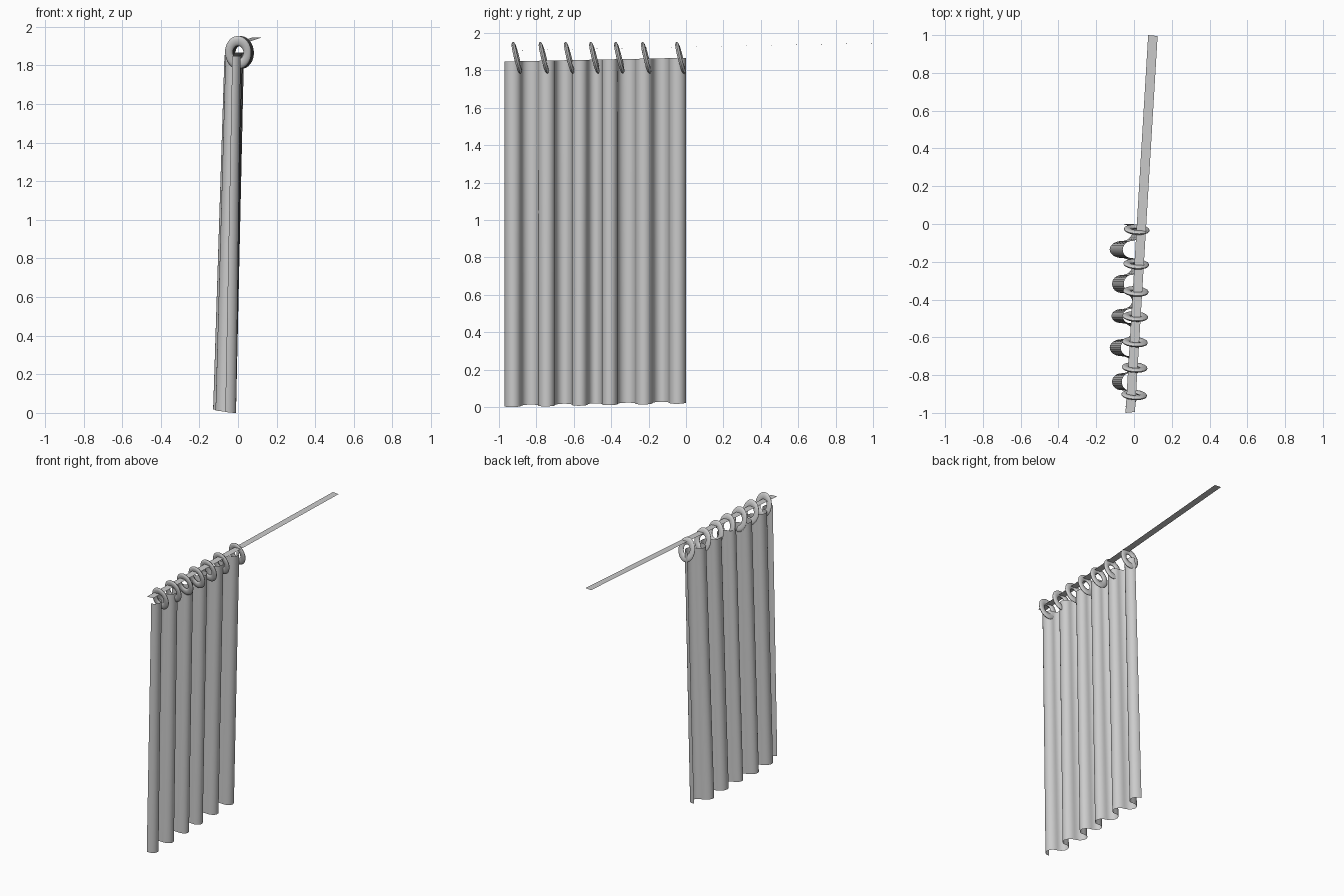
import bpy, bmesh, math
from mathutils import Matrix

if "Cube" in bpy.data.objects:
    bpy.data.objects.remove(bpy.data.objects["Cube"], do_unlink=True)

# One plain grey for everything
grey = bpy.data.materials.new("light grey")
grey.use_nodes = True
grey.diffuse_color = (0.6, 0.6, 0.6, 1)
grey.node_tree.nodes["Principled BSDF"].inputs["Base Color"].default_value = (0.6, 0.6, 0.6, 1)


def finish(bm, name, smooth=True):
    mesh = bpy.data.meshes.new(name)
    bm.to_mesh(mesh)
    bm.free()
    mesh.materials.append(grey)
    obj = bpy.data.objects.new(name, mesh)
    bpy.context.collection.objects.link(obj)
    if smooth:
        bpy.ops.object.select_all(action='DESELECT')
        obj.select_set(True)
        bpy.context.view_layer.objects.active = obj
        bpy.ops.object.shade_smooth_by_angle(angle=math.radians(40))
    return obj


# Flat rail, slightly turned and rising towards the back
bm = bmesh.new()
corners = [(-0.045, -1, 1.905), (0.005, -0.995, 1.905), (0.125, 0.995, 1.945), (0.075, 1, 1.945)]
bm.faces.new([bm.verts.new(c) for c in corners])
finish(bm, "rail", smooth=False)

# Curtain: one sheet of half-round folds, alternating left and right
edges = [-0.97, -0.88, -0.79, -0.70, -0.61, -0.525, -0.45, -0.365, -0.27, -0.18, -0.09, 0.0]
right_depth = [0.9, 1.12, 0.95, 0.9, 1.12]   # depth of the folds facing right
SEG, ROWS = 12, 4
profile = []                                 # (y, offset across the sheet)
for i, (a, b) in enumerate(zip(edges, edges[1:])):
    depth = 1.0 if i % 2 == 0 else -right_depth[i // 2]
    for k in range(SEG + (i == len(edges) - 2)):
        t = math.pi * k / SEG
        profile.append(((a + b) / 2 - (b - a) / 2 * math.cos(t), depth * math.sin(t)))

bm = bmesh.new()
grid = []
for r in range(ROWS + 1):
    f = r / ROWS                             # 0 at the hem, 1 at the top
    row = []
    for y, s in profile:
        x = -0.066 + 0.046 * f + 0.02 * (y + 0.5) * f + s * (0.056 - 0.014 * f)
        z = 0.014 + 1.843 * f + 0.02 * (y + 0.5) - 0.006 * s * (1 - f)
        row.append(bm.verts.new((x, y, z)))
    grid.append(row)
for lo, hi in zip(grid, grid[1:]):
    for j in range(len(lo) - 1):
        bm.faces.new((lo[j], lo[j + 1], hi[j + 1], hi[j]))
finish(bm, "curtain")


# Oval, flattened, tilted rings
def ring(name, y):
    bm = bmesh.new()
    n, m = 32, 12
    loops = []
    for i in range(n):
        u = 2 * math.pi * i / n
        loop = []
        for j in range(m):
            v = 2 * math.pi * j / m
            rad = 0.7 + 0.3 * math.cos(v)
            loop.append(bm.verts.new((0.068 * rad * math.cos(u), 0.011 * math.sin(v),
                                      0.088 * rad * math.sin(u))))
        loops.append(loop)
    for i in range(n):
        a, b = loops[i], loops[(i + 1) % n]
        for j in range(m):
            k = (j + 1) % m
            bm.faces.new((a[j], b[j], b[k], a[k]))
    bmesh.ops.recalc_face_normals(bm, faces=bm.faces)
    place = (Matrix.Translation((0.008 + 0.016 * (y + 0.45), y, 1.867))
             @ Matrix.Rotation(math.radians(-4), 4, 'Z')
             @ Matrix.Rotation(math.radians(14), 4, 'X'))
    bmesh.ops.transform(bm, matrix=place, verts=bm.verts)
    finish(bm, name)


for i, y in enumerate([-0.905, -0.76, -0.625, -0.49, -0.357, -0.213, -0.03]):
    ring(f"curtain_ring_{i + 1}", y)
